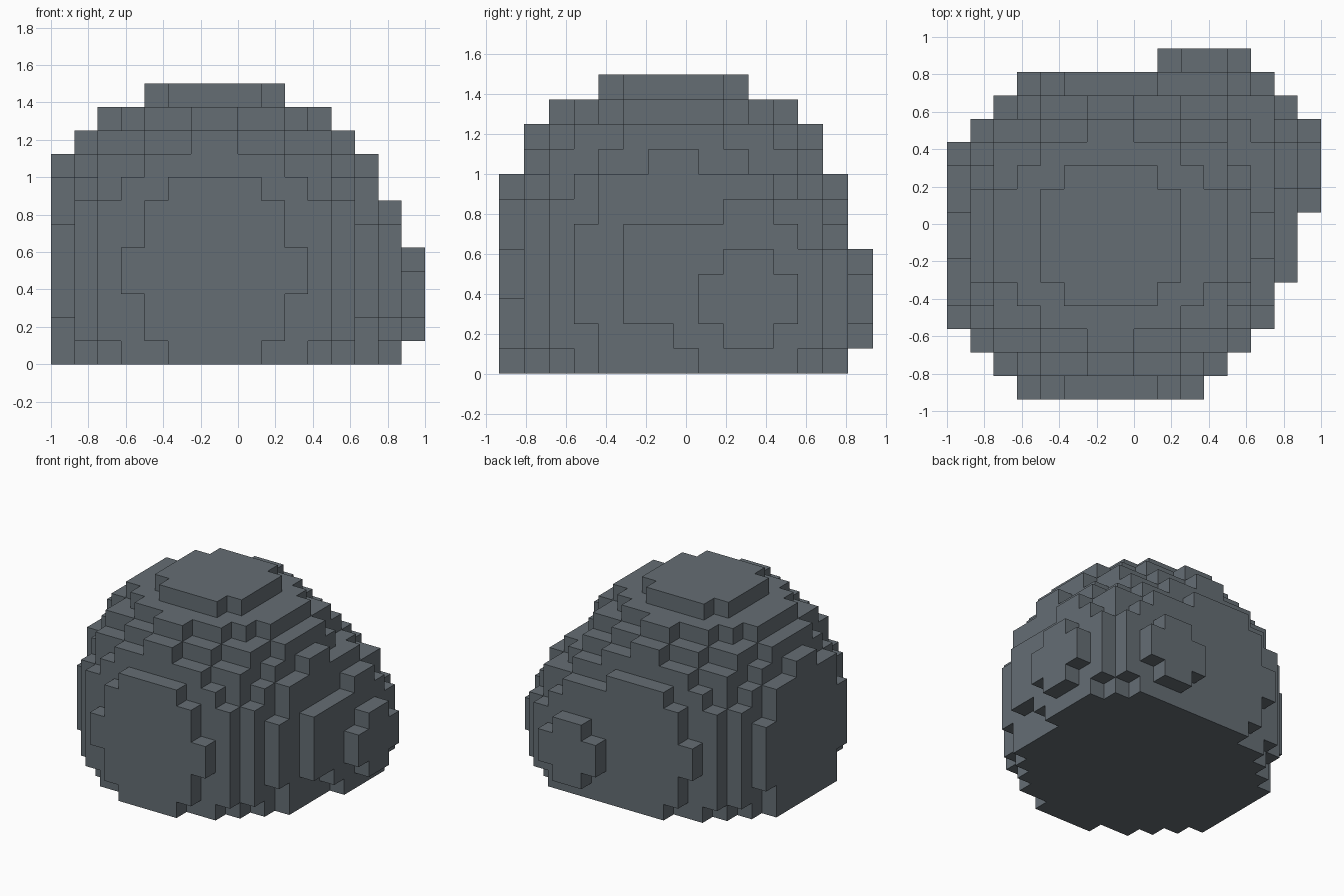
import bpy, bmesh
from mathutils import Vector

if "Cube" in bpy.data.objects:
    bpy.data.objects.remove(bpy.data.objects["Cube"])

V = 0.125  # block size
ORIGIN = Vector((-1.0, -0.9375, 0.0))
NX, NY, NZ = 16, 15, 12

# Lobes: centre in blocks, squared-distance weights, limit
LOBES = [
    ((7, 7, 4), (0.90, 1.0, 0.78), 54.8),   # main boulder
    ((11, 10, 3), (1.0, 1.0, 0.78), 23.2),  # side bulge at back right
]


def inside(cell):
    return any(sum(w * (i + 0.5 - c) ** 2 for i, c, w in zip(cell, ctr, wts)) < lim
               for ctr, wts, lim in LOBES)


cells = {(x, y, z) for x in range(NX) for y in range(NY) for z in range(NZ)
         if inside((x, y, z))}

# Shell of exposed block faces
bm = bmesh.new()
corners = {}


def corner(p):
    if p not in corners:
        corners[p] = bm.verts.new(ORIGIN + Vector(p) * V)
    return corners[p]


for cell in cells:
    for axis in range(3):
        u, v = (axis + 1) % 3, (axis + 2) % 3
        for side in (0, 1):
            nb = list(cell)
            nb[axis] += 2 * side - 1
            if tuple(nb) in cells:
                continue
            quad = []
            for du, dv in ((0, 0), (1, 0), (1, 1), (0, 1)):
                p = list(cell)
                p[axis] += side
                p[u] += du
                p[v] += dv
                quad.append(corner(tuple(p)))
            bm.faces.new(quad if side else quad[::-1])

mesh = bpy.data.meshes.new("boulder")
bm.to_mesh(mesh)
bm.free()
boulder = bpy.data.objects.new("boulder", mesh)
bpy.context.collection.objects.link(boulder)

# Slate colour
slate = bpy.data.materials.new("slate")
slate.diffuse_color = (0.13, 0.155, 0.175, 1)
slate.use_nodes = True
slate.node_tree.nodes["Principled BSDF"].inputs["Base Color"].default_value = slate.diffuse_color
mesh.materials.append(slate)
